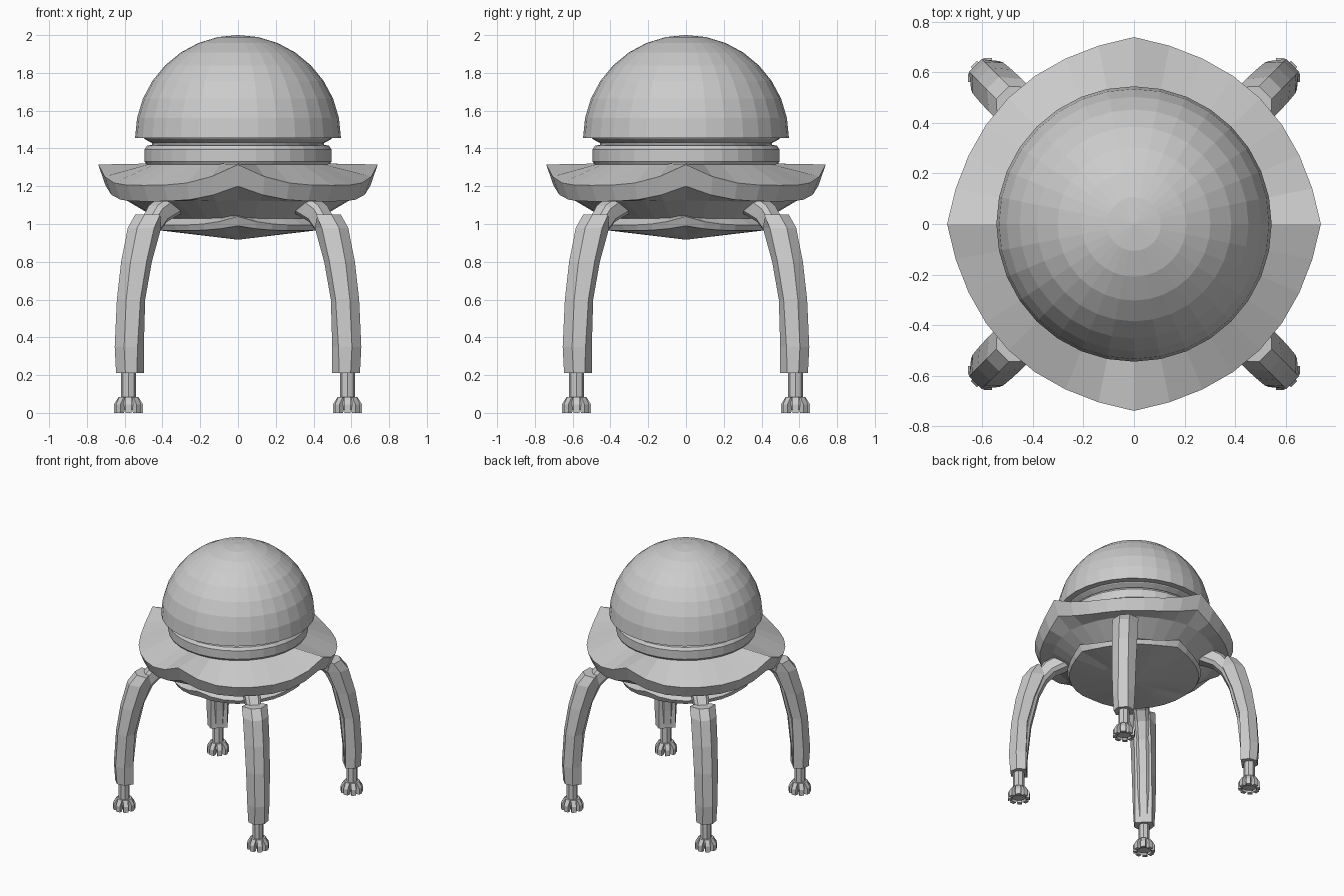
import bpy, bmesh, math
from mathutils import Vector, Matrix

if "Cube" in bpy.data.objects:
    bpy.data.objects.remove(bpy.data.objects["Cube"])

SEG = 32


def make_object(name, bm):
    bmesh.ops.remove_doubles(bm, verts=bm.verts, dist=1e-5)
    bmesh.ops.recalc_face_normals(bm, faces=bm.faces)
    mesh = bpy.data.meshes.new(name)
    bm.to_mesh(mesh)
    bm.free()
    obj = bpy.data.objects.new(name, mesh)
    bpy.context.collection.objects.link(obj)
    return obj


def loft(bm, rings, cap=True):
    """Skin a list of equally long closed rings."""
    loops = [[bm.verts.new(p) for p in ring] for ring in rings]
    n = len(loops[0])
    for a, b in zip(loops, loops[1:]):
        for i in range(n):
            j = (i + 1) % n
            bm.faces.new((a[i], a[j], b[j], b[i]))
    if cap:
        bm.faces.new(loops[0][::-1])
        bm.faces.new(loops[-1])


def circle(r, z, n=SEG, cx=0.0):
    return [(cx + r * math.cos(2 * math.pi * i / n), r * math.sin(2 * math.pi * i / n), z)
            for i in range(n)]


def wavy(r_axis, z_axis, r_diag, z_diag):
    """Ring that peaks on the four axes and dips on the diagonals."""
    ring = []
    for i in range(SEG):
        a = 2 * math.pi * i / SEG
        w = (1 - abs(math.sin(2 * a))) ** 1.8
        r = r_diag + (r_axis - r_diag) * w
        z = z_diag + (z_axis - z_diag) * w
        ring.append((r * math.cos(a), r * math.sin(a), z))
    return ring


# Dome: faceted hemisphere with a flat base
bm = bmesh.new()
R, base = 0.545, 1.455
steps = [math.radians(11.25 * k) for k in range(8)] + [math.radians(89.5)]
loft(bm, [circle(R * math.cos(a), base + R * math.sin(a)) for a in steps])
make_object("dome", bm)

# Grooved neck under the dome
bm = bmesh.new()
neck = [(0.50, 1.456), (0.495, 1.45), (0.455, 1.428), (0.455, 1.418), (0.48, 1.416),
        (0.495, 1.395), (0.495, 1.33), (0.48, 1.31)]
loft(bm, [circle(r, z) for r, z in neck])
make_object("neck_ring", bm)

# Scalloped skirt with the funnel below it
bm = bmesh.new()
skirt = [(0.47, 1.32, 0.47, 1.32), (0.74, 1.315, 0.705, 1.205), (0.70, 1.20, 0.67, 1.12),
         (0.59, 1.125, 0.58, 1.12), (0.43, 1.03, 0.43, 1.03)]
loft(bm, [wavy(*s) for s in skirt])
make_object("skirt", bm)

# Belly plate with a matching scalloped edge
bm = bmesh.new()
belly = [(0.40, 1.05, 0.40, 1.04), (0.50, 1.04, 0.475, 0.995), (0.48, 0.99, 0.46, 0.965),
         (0.24, 0.948, 0.24, 0.943), (0.01, 0.918, 0.01, 0.918)]
loft(bm, [wavy(*s) for s in belly])
make_object("belly_plate", bm)


# Leg parts: local x points outward from the body, y is sideways
def arm(bm):
    path = [Vector((d, 0, z)) for d, z in
            [(0.36, 1.15), (0.50, 1.105), (0.60, 1.055), (0.665, 0.98), (0.72, 0.85),
             (0.775, 0.6), (0.80, 0.35), (0.805, 0.23)]]
    half = [0.065, 0.06, 0.055, 0.05, 0.045, 0.042, 0.042, 0.04]
    rings = []
    for i, p in enumerate(path):
        t = (path[min(i + 1, len(path) - 1)] - path[max(i - 1, 0)]).normalized()
        out = Vector((0, 1, 0)).cross(t)
        h = half[i]
        rings.append([p + out * a * h + Vector((0, b * h, 0)) for a, b in
                      [(1, .6), (.6, 1), (-.6, 1), (-1, .6), (-1, -.6), (-.6, -1), (.6, -1), (1, -.6)]])
    loft(bm, rings)


def shell(bm):
    # height, inner depth, middle depth, outer depth, half width
    sections = [(1.05, 0.655, 0.675, 0.735, 0.092), (0.98, 0.635, 0.72, 0.79, 0.092),
                (0.80, 0.705, 0.775, 0.84, 0.09), (0.60, 0.755, 0.817, 0.872, 0.086),
                (0.35, 0.765, 0.832, 0.888, 0.08), (0.21, 0.765, 0.83, 0.878, 0.072)]
    rings = []
    for z, i, m, o, w in sections:
        rings.append([(o, -0.035, z), (o, 0.035, z), (m, w, z), (i, 0.06, z),
                      (i, -0.06, z), (m, -w, z)])
    loft(bm, rings)


def foot(bm):
    cx = 0.82
    loft(bm, [circle(r, z, 8, cx) for r, z in
              [(0.04, 0.25), (0.04, 0.085), (0.052, 0.082), (0.06, 0.045), (0.05, 0.015)]])
    # Toes around the ankle
    for k in range(8):
        rot = Matrix.Translation((cx, 0, 0)) @ Matrix.Rotation(k * math.pi / 4, 4, 'Z')
        prof = [(0.03, 0.085), (0.052, 0.085), (0.077, 0.045), (0.077, 0.0), (0.05, 0.0)]
        loft(bm, [[rot @ Vector((x, y, z)) for x, z in prof] for y in (-0.017, 0.017)])


for k, corner in enumerate(["back_right", "back_left", "front_left", "front_right"]):
    turn = Matrix.Rotation(math.radians(45 + 90 * k), 4, 'Z')
    for part, build in (("leg_arm", arm), ("leg_shell", shell), ("foot", foot)):
        bm = bmesh.new()
        build(bm)
        bmesh.ops.transform(bm, matrix=turn, verts=bm.verts)
        make_object(f"{corner}_{part}", bm)
